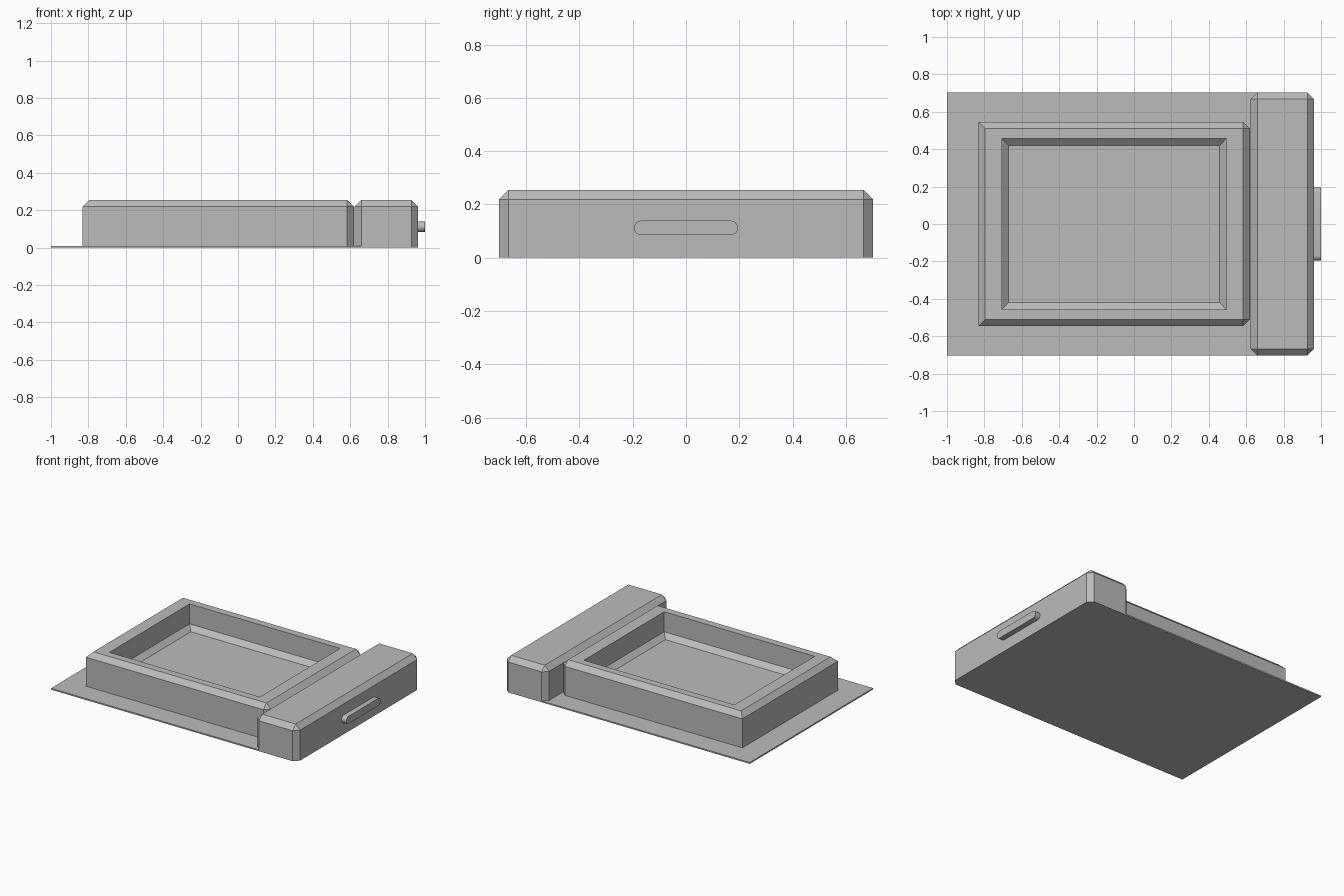
import bpy, bmesh, math
from mathutils import Matrix, Vector

if "Cube" in bpy.data.objects:
    bpy.data.objects.remove(bpy.data.objects["Cube"], do_unlink=True)

grey = bpy.data.materials.new("plain_grey")
grey.use_nodes = True
grey.diffuse_color = (0.5, 0.5, 0.5, 1)
grey.node_tree.nodes["Principled BSDF"].inputs["Base Color"].default_value = (0.5, 0.5, 0.5, 1)

CHAMFER = 0.035
TOP = 0.254


def box(x0, x1, half_y, z0, z1):
    """Box as a bmesh, symmetric in y."""
    bm = bmesh.new()
    size = Matrix.Diagonal((x1 - x0, 2 * half_y, z1 - z0, 1))
    place = Matrix.Translation(((x0 + x1) / 2, 0, (z0 + z1) / 2))
    bmesh.ops.create_cube(bm, size=1, matrix=place @ size)
    return bm


def chamfer(bm, rule):
    """Flat chamfer on every edge whose two end points satisfy the rule."""
    edges = [e for e in bm.edges if rule(e.verts[0].co, e.verts[1].co)]
    bmesh.ops.bevel(bm, geom=edges, offset=CHAMFER, offset_type='OFFSET',
                    segments=1, affect='EDGES', profile=0.5)


def finish(bm, name):
    bmesh.ops.recalc_face_normals(bm, faces=bm.faces)
    mesh = bpy.data.meshes.new(name)
    bm.to_mesh(mesh)
    bm.free()
    mesh.materials.append(grey)
    obj = bpy.data.objects.new(name, mesh)
    bpy.context.collection.objects.link(obj)
    return obj


def is_top(a, b):
    return min(a.z, b.z) > TOP - 0.01


def is_upright(a, b):
    return abs(a.z - b.z) > 0.1


# Thin base plate
finish(box(-1, 0.66, 0.702, 0, 0.01), "base_plate")

# Tray: chamfered rim and chamfered right-hand corners
tray = box(-0.831, 0.619, 0.545, 0.01, TOP)
chamfer(tray, lambda a, b: is_top(a, b) or (is_upright(a, b) and a.x > 0))

# Tray recess: upright walls, then a sloped border around the floor
tray.faces.ensure_lookup_table()
face = max(tray.faces, key=lambda f: f.calc_center_median().z)
centre_x = face.calc_center_median().x
for half_x, half_y, z in ((0.6, 0.457, TOP), (0.6, 0.457, 0.11), (0.564, 0.42, 0.077)):
    bmesh.ops.inset_individual(tray, faces=[face], thickness=0.02)
    for v in face.verts:
        v.co = Vector((centre_x + math.copysign(half_x, v.co.x - centre_x),
                       math.copysign(half_y, v.co.y), z))
finish(tray, "tray")

# Side block with chamfered top and corners
block = box(0.624, 0.962, 0.702, 0, TOP)
chamfer(block, lambda a, b: is_top(a, b) or is_upright(a, b))
finish(block, "side_block")

# Rounded bar handle on the block's outer face
bar = bmesh.new()
radius, reach, steps = 0.027, 0.168, 12
outline = []
for side in (1, -1):
    for i in range(steps + 1):
        a = math.pi * i / steps - math.pi / 2
        outline.append(bar.verts.new((0.95, side * (reach + radius * math.cos(a)),
                                      0.112 + side * radius * math.sin(a))))
cap = bar.faces.new(outline)
extruded = bmesh.ops.extrude_face_region(bar, geom=[cap], use_keep_orig=True)["geom"]
bmesh.ops.translate(bar, vec=(0.05, 0, 0),
                    verts=[g for g in extruded if isinstance(g, bmesh.types.BMVert)])
handle = finish(bar, "handle_bar")
bpy.context.view_layer.objects.active = handle
handle.select_set(True)
bpy.ops.object.shade_smooth_by_angle(angle=math.radians(30))
